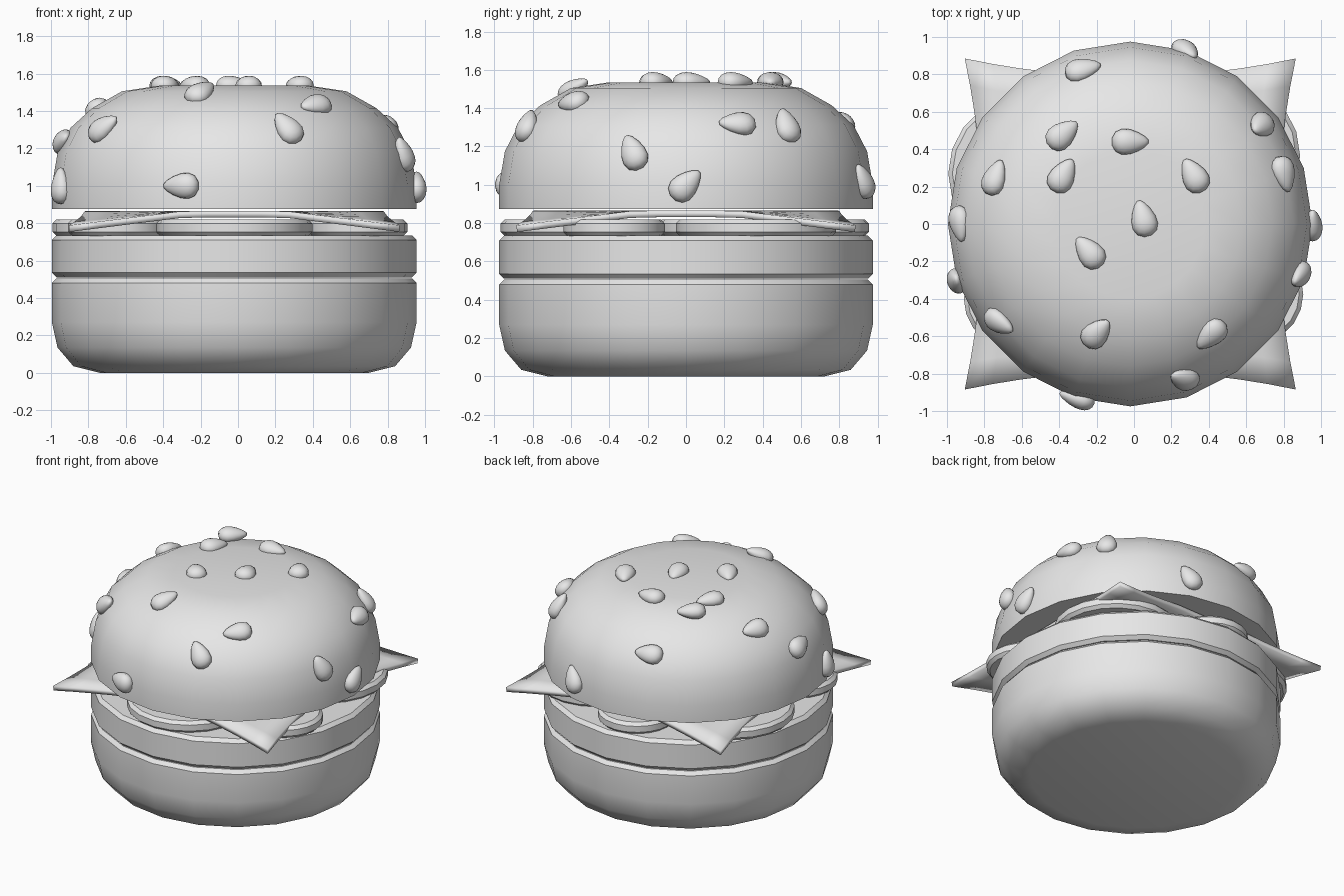
import bpy, bmesh
from math import radians, sin, cos, pi, atan2, hypot
from mathutils import Matrix, Vector

cube = bpy.data.objects.get("Cube")
if cube:
    bpy.data.objects.remove(cube, do_unlink=True)

SIDES = 20
AXIS = Vector((-0.02, 0, 0))

grey = bpy.data.materials.new("plain_grey")
grey.use_nodes = True
grey.diffuse_color = (0.8, 0.8, 0.8, 1)
grey.node_tree.nodes["Principled BSDF"].inputs["Base Color"].default_value = (0.8, 0.8, 0.8, 1)


def finish(name, bm, angle=40):
    """Turn a bmesh into a smooth-shaded object with the shared material."""
    bmesh.ops.recalc_face_normals(bm, faces=bm.faces)
    mesh = bpy.data.meshes.new(name)
    bm.to_mesh(mesh)
    bm.free()
    mesh.materials.append(grey)
    obj = bpy.data.objects.new(name, mesh)
    bpy.context.collection.objects.link(obj)
    bpy.ops.object.select_all(action="DESELECT")
    obj.select_set(True)
    bpy.context.view_layer.objects.active = obj
    bpy.ops.object.shade_smooth_by_angle(angle=radians(angle))
    return obj


def lathe(name, profile, centre=AXIS):
    """Closed round solid from (radius, height) points, bottom to top."""
    bm = bmesh.new()
    rings = []
    for r, z in profile:
        rings.append([bm.verts.new((centre.x + r * cos(2 * pi * i / SIDES),
                                    centre.y + r * sin(2 * pi * i / SIDES), z))
                      for i in range(SIDES)])
    for low, high in zip(rings, rings[1:]):
        for i in range(SIDES):
            j = (i + 1) % SIDES
            bm.faces.new((low[i], low[j], high[j], high[i]))
    bm.faces.new(rings[0])
    bm.faces.new(rings[-1])
    return finish(name, bm)


def slab(name, r, z0, z1, inset, centre=AXIS):
    """Disc with a chamfered rim."""
    lathe(name, [(r - inset, z0), (r, z0 + inset), (r, z1 - inset), (r - inset, z1)], centre)


# Buns and patty
lathe("bottom_bun", [(0.72, 0), (0.86, 0.035), (0.945, 0.135), (0.975, 0.27),
                     (0.975, 0.48), (0.95, 0.505)])
slab("patty", 0.975, 0.51, 0.735, 0.025)
CROWN = [(0.975, 0.875), (0.975, 1.0), (0.945, 1.175), (0.875, 1.31),
         (0.76, 1.415), (0.6, 1.505), (0.4, 1.535)]
lathe("top_bun", CROWN)

# Tomato slices: large and small, laid in a ring
BIG, SMALL = 0.418, 0.265
slices = [(BIG, -0.02, -0.55), (SMALL, 0.64, -0.375), (BIG, 0.47, 0.365),
          (SMALL, -0.08, 0.69), (BIG, -0.575, 0.27), (SMALL, -0.645, -0.4)]
for n, (r, x, y) in enumerate(slices):
    slab(f"tomato_slice_{n + 1}", r, 0.732, 0.82, 0.022, Vector((x, y, 0)))

# Cheese: square sheet with drawn-out, drooping corners
bm = bmesh.new()
bmesh.ops.create_grid(bm, x_segments=12, y_segments=12, size=1)
for v in bm.verts:
    u, w = v.co.x, v.co.y
    droop = max(abs(u) - 0.3, 0) * max(abs(w) - 0.3, 0) / 0.49
    v.co = (AXIS.x + u * (0.79 + 0.095 * w * w), w * (0.79 + 0.095 * u * u),
            0.866 - 0.078 * droop)
cheese = finish("cheese_slice", bm)
solid = cheese.modifiers.new("thickness", "SOLIDIFY")
solid.thickness = 0.035
solid.offset = -1


def seed(name, place, normal, tip):
    """Teardrop lying on a surface, pointing along tip."""
    bm = bmesh.new()
    bmesh.ops.create_uvsphere(bm, u_segments=14, v_segments=10, radius=1)
    for v in bm.verts:
        taper = 1 - 0.38 * v.co.x
        v.co = (v.co.x * 0.1, v.co.y * 0.066 * taper, v.co.z * 0.05 * taper)
    side = normal.cross(tip)
    turn = Matrix((tip, side, normal)).transposed().to_4x4()
    bm.transform(Matrix.Translation(place) @ turn)
    finish(name, bm, 80)


def crown_seed(name, azimuth, height, spin):
    """Seed on the sloping crown; spin turns the tip away from uphill."""
    for (r0, z0), (r1, z1) in zip(CROWN, CROWN[1:]):
        if z0 <= height <= z1:
            r = r0 + (r1 - r0) * (height - z0) / (z1 - z0)
            slope = Vector((r1 - r0, z1 - z0)).normalized()
            break
    out = Vector((cos(radians(azimuth)), sin(radians(azimuth)), 0))
    up = Vector((0, 0, 1))
    uphill = out * slope.x + up * slope.y
    normal = out * slope.y - up * slope.x
    tip = Matrix.Rotation(radians(spin), 3, normal) @ uphill
    seed(name, AXIS + out * r + up * height, normal, tip)


# Seeds on the flat top: x, y, tip direction
flat_seeds = [(-0.38, 0.48, 40), (-0.02, 0.44, 0), (-0.38, 0.26, 60),
              (0.32, 0.26, 120), (0.05, 0.03, 105), (-0.24, -0.15, 130)]
for n, (x, y, a) in enumerate(flat_seeds):
    tip = Vector((cos(radians(a)), sin(radians(a)), 0))
    seed(f"top_seed_{n + 1}", Vector((x, y, 1.535)), Vector((0, 0, 1)), tip)

# Seeds on the slope: azimuth, height, spin
slope_seeds = [(-107, 1.5, -23), (161, 1.41, 89), (107, 1.32, 88), (72, 1.02, 30),
               (37, 1.31, 0), (18, 1.32, 85), (0, 1, -45), (-17, 1.17, 25),
               (-54, 1.43, 100), (-71, 1.31, 30), (-107, 1, 90), (-143, 1.31, -52),
               (-162, 1, 5), (180, 1.24, -75)]
for n, (azimuth, height, spin) in enumerate(slope_seeds):
    crown_seed(f"side_seed_{n + 1}", azimuth, height, spin)
